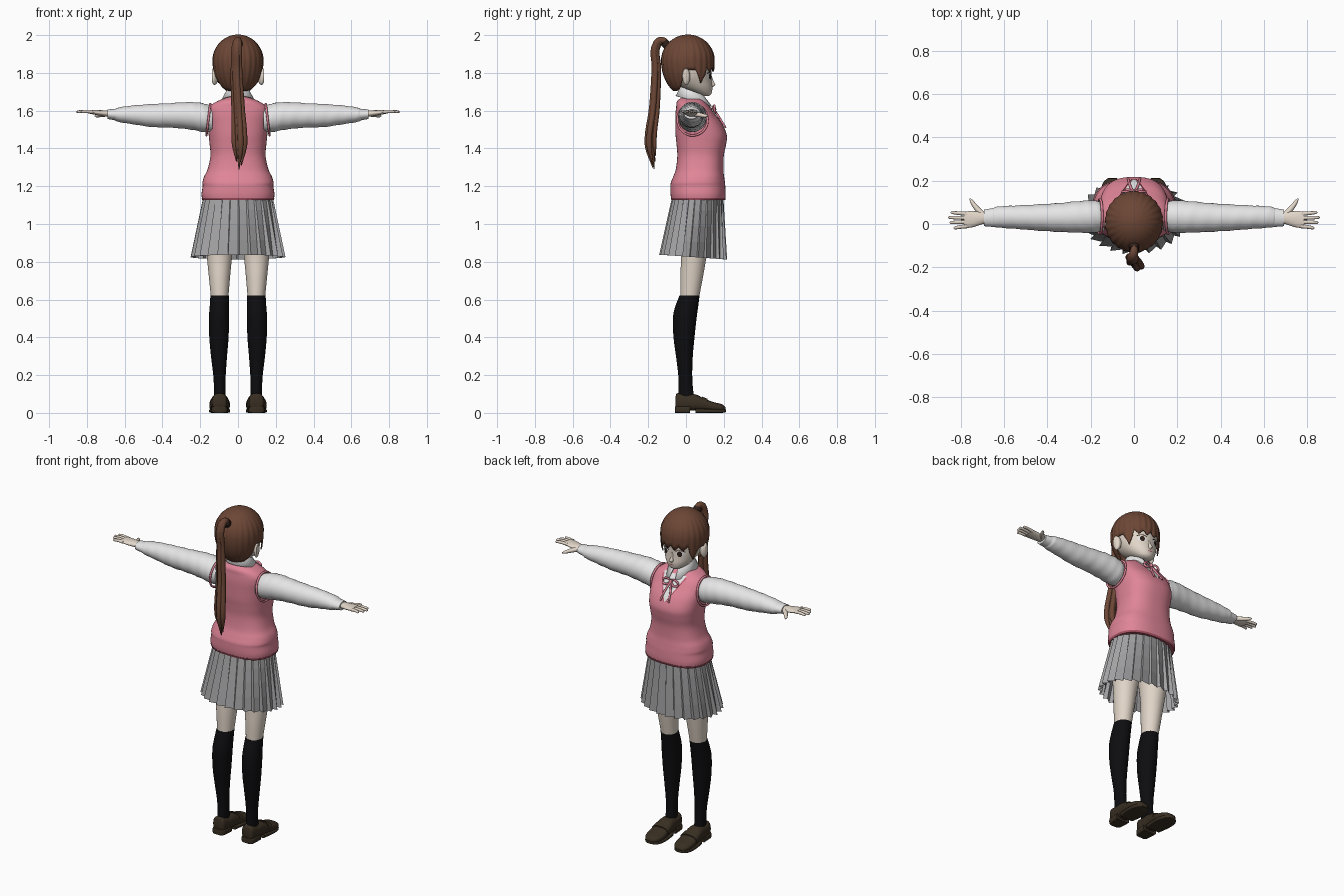
import bpy, bmesh
from math import sin, cos, pi, acos, exp
from mathutils import Vector
from mathutils.bvhtree import BVHTree

old = bpy.data.objects.get("Cube")
if old:
    bpy.data.objects.remove(old, do_unlink=True)


def material(name, r, g, b):
    m = bpy.data.materials.new(name)
    m.use_nodes = True
    m.diffuse_color = (r, g, b, 1)
    m.node_tree.nodes["Principled BSDF"].inputs["Base Color"].default_value = (r, g, b, 1)
    return m


SKIN = material("skin", .76, .67, .58)
HAIR = material("brown hair", .15, .062, .036)
PINK = material("pink knit", .74, .235, .31)
TRIM = material("dark pink trim", .4, .09, .13)
WHITE = material("white cloth", .82, .82, .83)
GREY = material("grey pleats", .36, .36, .37)
BLACK = material("black socks", .004, .004, .005)
LEATHER = material("brown leather", .04, .028, .016)
EYE = material("dark eye", .03, .015, .01)


def finish(ob, mat, mirror=False, smooth=True, thick=0):
    ob.data.materials.append(mat)
    if mirror:
        ob.modifiers.new("mirror", "MIRROR")
    if thick:
        s = ob.modifiers.new("thickness", "SOLIDIFY")
        s.thickness, s.offset = thick, 0
    bpy.ops.object.select_all(action="DESELECT")
    ob.select_set(True)
    bpy.context.view_layer.objects.active = ob
    if ob.type == "CURVE":
        bpy.ops.object.convert(target="MESH")
    if smooth:
        bpy.ops.object.shade_smooth_by_angle(angle=.9)
    return ob


def sheet(name, nu, nv, point, mat, wrap=False, caps=False, **kw):
    """Grid surface point(i, j); i runs along, j runs around."""
    verts = [point(i, j) for i in range(nu) for j in range(nv)]
    cols = nv if wrap else nv - 1
    faces = [(i * nv + j, i * nv + (j + 1) % nv, (i + 1) * nv + (j + 1) % nv, (i + 1) * nv + j)
             for i in range(nu - 1) for j in range(cols)]
    if caps:
        faces += [tuple(range(nv))[::-1], tuple(range((nu - 1) * nv, nu * nv))]
    me = bpy.data.meshes.new(name)
    me.from_pydata(verts, [], faces)
    bm = bmesh.new()
    bm.from_mesh(me)
    bmesh.ops.remove_doubles(bm, verts=bm.verts, dist=1e-5)
    bmesh.ops.recalc_face_normals(bm, faces=bm.faces)
    bm.to_mesh(me)
    bm.free()
    ob = bpy.data.objects.new(name, me)
    bpy.context.collection.objects.link(ob)
    return finish(ob, mat, **kw)


def loft(name, rows, mat, axis="z", n=32, power=2, wrinkle=0, **kw):
    """Smooth skin through sections (t, a0, a1, b0, b1) stacked along an axis."""
    dense, steps = [], 5
    for k in range(len(rows) - 1):
        p = [rows[min(max(k + d, 0), len(rows) - 1)] for d in (-1, 0, 1, 2)]
        for s in range(steps + (k == len(rows) - 2)):
            f = s / steps
            dense.append([.5 * (2 * b + (c - a) * f + (2 * a - 5 * b + 4 * c - d) * f * f
                                + (3 * b - a - 3 * c + d) * f ** 3) for a, b, c, d in zip(*p)])

    def point(i, j):
        t, a0, a1, b0, b1 = dense[i]
        w = 2 * pi * j / n
        c, s = cos(w), sin(w)
        k = 1 + wrinkle * sin(i * 1.7 + 2 * w)
        a = (a0 + a1) / 2 + (a1 - a0) / 2 * k * abs(c) ** (2 / power) * (1 if c > 0 else -1)
        b = (b0 + b1) / 2 + (b1 - b0) / 2 * k * abs(s) ** (2 / power) * (1 if s > 0 else -1)
        return {"z": (a, b, t), "x": (t, a, b), "y": (a, t, b)}[axis]
    return sheet(name, len(dense), n, point, mat, wrap=True, caps=True, **kw)


def tubes(name, paths, mat, **kw):
    """Tapered tubes through points (x, y, z, radius)."""
    cu = bpy.data.curves.new(name, "CURVE")
    cu.dimensions, cu.bevel_depth, cu.bevel_resolution = "3D", 1, 3
    cu.use_fill_caps, cu.resolution_u = True, 6
    for path in paths:
        sp = cu.splines.new("BEZIER")
        sp.bezier_points.add(len(path) - 1)
        for bp, (x, y, z, r) in zip(sp.bezier_points, path):
            bp.co, bp.radius = (x, y, z), r
            bp.handle_left_type = bp.handle_right_type = "AUTO"
    ob = bpy.data.objects.new(name, cu)
    bpy.context.collection.objects.link(ob)
    return finish(ob, mat, **kw)


def plate(name, target, flat, mat, lift, **kw):
    """Thin painted shape flat(u, v) -> (x, z), laid on the front of target."""
    tree = BVHTree.FromPolygons([v.co for v in target.data.vertices],
                                [p.vertices for p in target.data.polygons])

    def point(i, j):
        x, z = flat(i / 11, j / 19)
        hit = tree.ray_cast(Vector((x, 1, z)), Vector((0, -1, 0)))[0]
        return (x, (hit.y if hit else .1) + lift, z)
    return sheet(name, 12, 20, point, mat, **kw)


def oval(cx, cz, rx, rz):
    return lambda u, v: (cx + rx * u * cos(2 * pi * v), cz + rz * u * sin(2 * pi * v))


# Head, face and neck
head = loft("head", [(1.678, -.02, .02, .08, .12), (1.69, -.045, .045, .05, .134),
                     (1.72, -.076, .076, -.02, .14), (1.76, -.1, .1, -.07, .136),
                     (1.8, -.112, .112, -.085, .134), (1.86, -.115, .115, -.1, .132),
                     (1.93, -.085, .085, -.07, .09), (1.96, -.03, .03, -.02, .03)], SKIN, n=48)
loft("neck", [(1.58, -.055, .055, -.02, .08), (1.65, -.043, .043, -.015, .07),
              (1.73, -.043, .043, -.02, .07)], SKIN)
loft("nose", [(1.725, -.006, .006, .125, .142), (1.737, -.011, .011, .12, .155),
              (1.755, -.008, .008, .12, .146), (1.785, -.004, .004, .12, .136)], SKIN, n=12)
loft("ears", [(.108, -.005, .02, 1.75, 1.81), (.125, -.02, .022, 1.735, 1.825),
              (.137, -.018, .012, 1.75, 1.82)], SKIN, axis="x", n=16, mirror=True)
plate("eye_whites", head, oval(.047, 1.782, .024, .017), WHITE, .002, mirror=True)
plate("irises", head, oval(.046, 1.782, .013, .017), EYE, .004, mirror=True)
plate("upper_lashes", head, lambda u, v: (.02 + .054 * v, 1.794 + .008 * sin(pi * v) + .005 * u),
      EYE, .005, mirror=True)
plate("mouth", head, oval(0, 1.712, .016, .003), TRIM, .002)


# Hair cap with a jagged fringe, side locks and an uncovered ear
def hair_point(i, j):
    w = 2 * pi * j / 144
    away = min(w, 2 * pi - w)
    tooth = abs((away * 4.2 / pi * 2) % 1 - .5)
    if away < .8:
        low = 1.805 + .05 * tooth
    elif away < 1.25:
        low = 1.745 + .07 * abs(away - 1) / .25
    elif away < 1.75:
        low = 1.815
    else:
        low = 1.705 + .09 * exp(-(away - 1.75) * 6)
    end = (low - 1.865) / (.19 if away > 1.3 else .3)
    a = i / 18 * acos(end)
    rz = .135 if cos(a) > 0 else (.19 if away > 1.3 else .3)
    groove = 1 + .012 * sin(a) * sin(w * 24) * min(1, i / 6)
    r = sin(a) * groove
    return (.131 * r * sin(w), .01 + .138 * r * cos(w), 1.865 + rz * cos(a))


sheet("hair_cap", 19, 144, hair_point, HAIR, wrap=True, thick=.006)


# Ponytail strands sharing one arc
def strand(dx, dy, size, end):
    arc = [(0, -.09, 1.94, .5), (0, -.125, 1.973, .8), (-.005, -.152, 1.955, 1),
           (-.008, -.155, 1.82, 1), (0, -.165, 1.62, 1), (.008, -.185, 1.42, 1)]
    path = [(x + dx * (k / 5), y + dy * k / 5, z, r * size) for k, (x, y, z, r) in enumerate(arc)]
    return path + [(.005 + dx / 2, -.168 + dy / 2, end, .002)]


tubes("ponytail", [strand(0, 0, .023, 1.29), strand(.026, -.01, .015, 1.31),
                   strand(-.026, .008, .015, 1.33), strand(.006, -.018, .016, 1.3),
                   strand(.008, .016, .014, 1.36)], HAIR)
tubes("hair_tie", [[(0, -.1, 1.945, .024), (0, -.118, 1.963, .024)]], EYE)

# Knitted vest with trims
vest = loft("vest", [(1.13, -.19, .19, -.078, .208), (1.16, -.193, .193, -.082, .21),
                     (1.2, -.187, .187, -.082, .208), (1.22, -.188, .188, -.08, .206),
                     (1.25, -.18, .18, -.068, .202), (1.29, -.161, .161, -.054, .198),
                     (1.36, -.146, .146, -.046, .2), (1.42, -.15, .15, -.05, .212),
                     (1.47, -.155, .155, -.055, .216), (1.53, -.16, .16, -.056, .192),
                     (1.58, -.162, .162, -.056, .155), (1.62, -.152, .152, -.052, .125),
                     (1.65, -.11, .11, -.047, .1), (1.672, -.055, .055, -.02, .08)],
            PINK, n=64, power=2.5)
loft("vest_hem", [(1.126, -.189, .189, -.077, .207), (1.138, -.193, .193, -.081, .211)],
     TRIM, n=64, power=2.5)
ring = [(.157 - .01 * sin(w), .035 + .08 * cos(w), 1.552 + .083 * sin(w), .006)
        for w in [k * pi / 8 for k in range(17)]]
tubes("armhole_trims", [ring], PINK, mirror=True)

# Shirt front, collar and ribbon
plate("shirt_front", vest, lambda u, v: ((2 * v - 1) * (.004 + .07 * u), 1.51 + .135 * u), WHITE, .004)
for side in (-1, 1):
    plate("neckline_trim", vest, lambda u, v: (side * (.004 + .07 * v + .006 * u), 1.51 + .125 * v),
          TRIM, .006)


def collar_point(i, j):
    w = .2 + (2 * pi - .4) * j / 40
    front = max(0, cos(w)) ** 3
    r, z = ((.05, 1.655), (.054, 1.7), (.06, 1.702), (.084 + .022 * front, 1.655 - .012 * front))[i]
    return (r * sin(w), .032 + r * cos(w), z - .022 * cos(w))


sheet("collar", 4, 41, collar_point, WHITE, thick=.006)
tubes("neck_ribbon", [
    [(0, .14, 1.612, .005), (.03, .15, 1.626, .006), (.052, .15, 1.605, .006),
     (.03, .158, 1.592, .006), (0, .145, 1.612, .005)],
    [(0, .145, 1.612, .006), (.016, .172, 1.57, .006), (.028, .21, 1.51, .005)]], PINK, mirror=True)
tubes("ribbon_knot", [[(0, .145, 1.624, .01), (0, .152, 1.602, .01)]], PINK)

# Sleeves and cuffs
loft("sleeves", [(.135, -.03, .095, 1.49, 1.62), (.18, -.04, .108, 1.487, 1.638),
                 (.25, -.04, .106, 1.5, 1.645), (.35, -.036, .096, 1.51, 1.64),
                 (.45, -.03, .09, 1.513, 1.635), (.55, -.022, .085, 1.527, 1.628),
                 (.63, -.016, .08, 1.54, 1.617), (.655, -.01, .07, 1.55, 1.607)],
     WHITE, axis="x", wrinkle=.018, mirror=True)
loft("cuffs", [(.645, -.014, .074, 1.548, 1.61), (.692, -.01, .066, 1.556, 1.606)],
     WHITE, axis="x", mirror=True)

# Hands
loft("palms", [(.68, .005, .052, 1.568, 1.6), (.71, -.004, .056, 1.57, 1.602),
               (.75, -.016, .06, 1.577, 1.603), (.785, -.018, .056, 1.584, 1.604)],
     SKIN, axis="x", n=20, mirror=True)
fingers = [[(.77, y, 1.593, .0095), (.77 + size * .55, y + fan * .5, 1.596, .0085),
            (.77 + size * .93, y + fan, 1.594, .007), (.77 + size, y + fan, 1.593, .002)]
           for y, fan, size in ((-.01, -.008, .062), (.009, -.002, .08), (.028, .002, .087), (.047, .006, .076))]
thumb = [(.7, .045, 1.582, .014), (.728, .075, 1.577, .012), (.748, .103, 1.573, .009),
         (.757, .117, 1.572, .003)]
tubes("fingers", fingers + [thumb], SKIN, mirror=True)

# Pleated skirt
PLEATS = 26


def skirt_point(i, j):
    v = i / 4
    w = 2 * pi * (j // 2 + (.86 if j % 2 else 0)) / PLEATS
    k = 1 - (0 if j % 2 else .03 + .08 * v)
    x = (.182 + .07 * v) * k * sin(w)
    y = .063 - .025 * v + (.134 + .046 * v) * k * cos(w)
    return (x, y, 1.155 - (.33 + .012 * cos(w)) * v)


sheet("pleated_skirt", 5, PLEATS * 2, skirt_point, GREY, wrap=True, smooth=False)

# Legs and knee socks
loft("legs", [(1.05, .01, .18, -.05, .16), (.95, .018, .175, -.04, .14), (.83, .031, .165, -.027, .11),
              (.72, .042, .154, -.03, .09), (.6, .052, .142, -.03, .067)], SKIN, mirror=True)
loft("knee_socks", [(.622, .049, .146, -.034, .072), (.56, .048, .15, -.058, .064),
                    (.5, .047, .154, -.069, .056), (.4, .05, .152, -.066, .045),
                    (.3, .058, .143, -.053, .036), (.2, .065, .131, -.041, .033),
                    (.12, .067, .127, -.04, .038), (.05, .066, .128, -.04, .05)], BLACK, mirror=True)

# Slip-on shoes with sole, heel and strap
loft("shoes", [(-.055, .07, .126, .02, .088), (-.045, .06, .135, .015, .104),
               (0, .055, .14, .012, .098), (.05, .05, .144, .012, .098), (.1, .045, .149, .01, .074),
               (.15, .044, .151, .008, .056), (.19, .055, .142, .008, .046),
               (.21, .08, .12, .01, .03)], LEATHER, axis="y", power=2.6, mirror=True)
loft("soles", [(.05, .05, .144, 0, .025), (.1, .043, .151, 0, .022), (.15, .042, .153, 0, .02),
               (.19, .054, .143, 0, .02), (.212, .08, .12, .004, .018)],
     LEATHER, axis="y", power=5, mirror=True)
loft("heels", [(-.058, .07, .127, 0, .035), (-.045, .058, .138, 0, .035), (.02, .053, .142, 0, .035)],
     LEATHER, axis="y", power=6, mirror=True)
loft("shoe_straps", [(.085, .045, .149, .015, .086), (.115, .042, .152, .013, .074)],
     LEATHER, axis="y", power=2.6, mirror=True)
